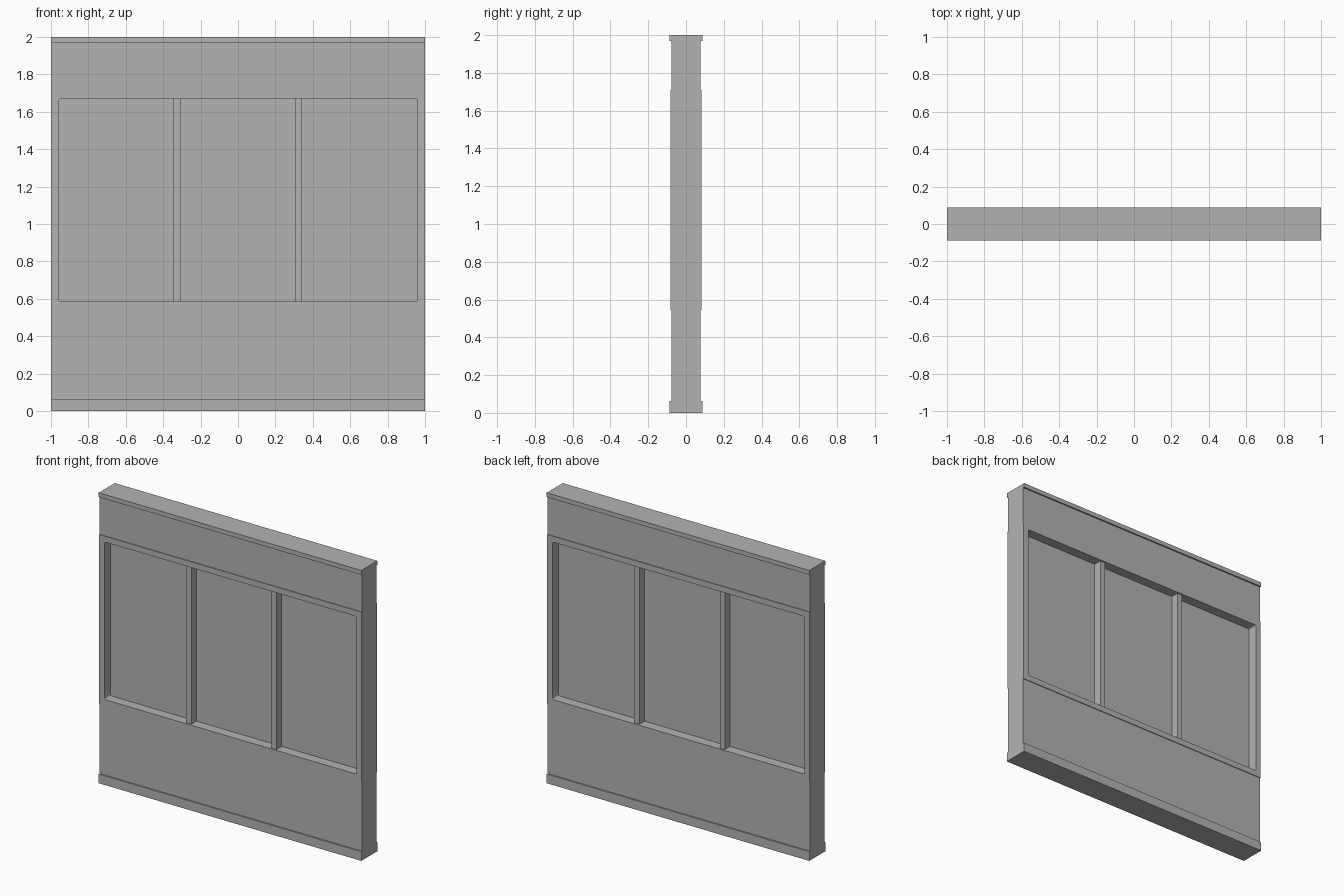
import bpy
import bmesh

old = bpy.data.objects.get("Cube")
if old:
    bpy.data.objects.remove(old, do_unlink=True)

grey = bpy.data.materials.new("plain grey")
grey.use_nodes = True
COLOUR = (0.45, 0.45, 0.45, 1)
grey.diffuse_color = COLOUR
grey.node_tree.nodes["Principled BSDF"].inputs["Base Color"].default_value = COLOUR


def finish(name, bm):
    bmesh.ops.recalc_face_normals(bm, faces=bm.faces[:])
    mesh = bpy.data.meshes.new(name)
    bm.to_mesh(mesh)
    bm.free()
    mesh.materials.append(grey)
    obj = bpy.data.objects.new(name, mesh)
    bpy.context.collection.objects.link(obj)
    return obj


def box(name, x0, x1, half_depth, z0, z1, corner=0):
    """Box centred on y = 0, with optional rounding of its front-to-back edges."""
    bm = bmesh.new()
    bmesh.ops.create_cube(bm, size=1)
    for v in bm.verts:
        v.co.x = x1 if v.co.x > 0 else x0
        v.co.y *= 2 * half_depth
        v.co.z = z1 if v.co.z > 0 else z0
    if corner:
        edges = [e for e in bm.edges
                 if abs(e.verts[0].co.y - e.verts[1].co.y) > half_depth]
        bmesh.ops.bevel(bm, geom=edges, offset=corner, segments=3,
                        profile=0.5, affect='EDGES')
    return finish(name, bm)


# Wall body: stepped section (half depth, height) swept along x
skirting, wall, frame = 0.087, 0.077, 0.082
steps = [(skirting, 0, 0.063), (wall, 0.063, 0.545), (frame, 0.545, 1.71),
         (wall, 1.71, 1.97), (skirting, 1.97, 2)]
side = [(y, z) for y, low, high in steps for z in (low, high)]
outline = side + [(-y, z) for y, z in reversed(side)]
bm = bmesh.new()
end = bm.faces.new([bm.verts.new((-1, y, z)) for y, z in outline])
swept = bmesh.ops.extrude_face_region(bm, geom=[end], use_keep_orig=True)
bmesh.ops.translate(bm, vec=(2, 0, 0),
                    verts=[g for g in swept["geom"] if isinstance(g, bmesh.types.BMVert)])
body = finish("wall_body", bm)

# Window opening cut through the wall
BOTTOM, TOP, HALF_WIDTH = 0.585, 1.67, 0.96
cutter = box("opening_cutter", -HALF_WIDTH, HALF_WIDTH, 0.3, BOTTOM, TOP, corner=0.012)
cut = body.modifiers.new("window opening", 'BOOLEAN')
cut.operation = 'DIFFERENCE'
cut.solver = 'EXACT'
cut.object = cutter
bpy.context.view_layer.objects.active = body
bpy.ops.object.modifier_apply(modifier=cut.name)
bpy.data.objects.remove(cutter, do_unlink=True)

# Glass and the two upright bars
box("window_pane", -HALF_WIDTH, HALF_WIDTH, 0.014, BOTTOM, TOP)
for name, x in (("right_mullion", -0.326), ("left_mullion", 0.324)):
    box(name, x - 0.019, x + 0.019, 0.07, BOTTOM, TOP)
